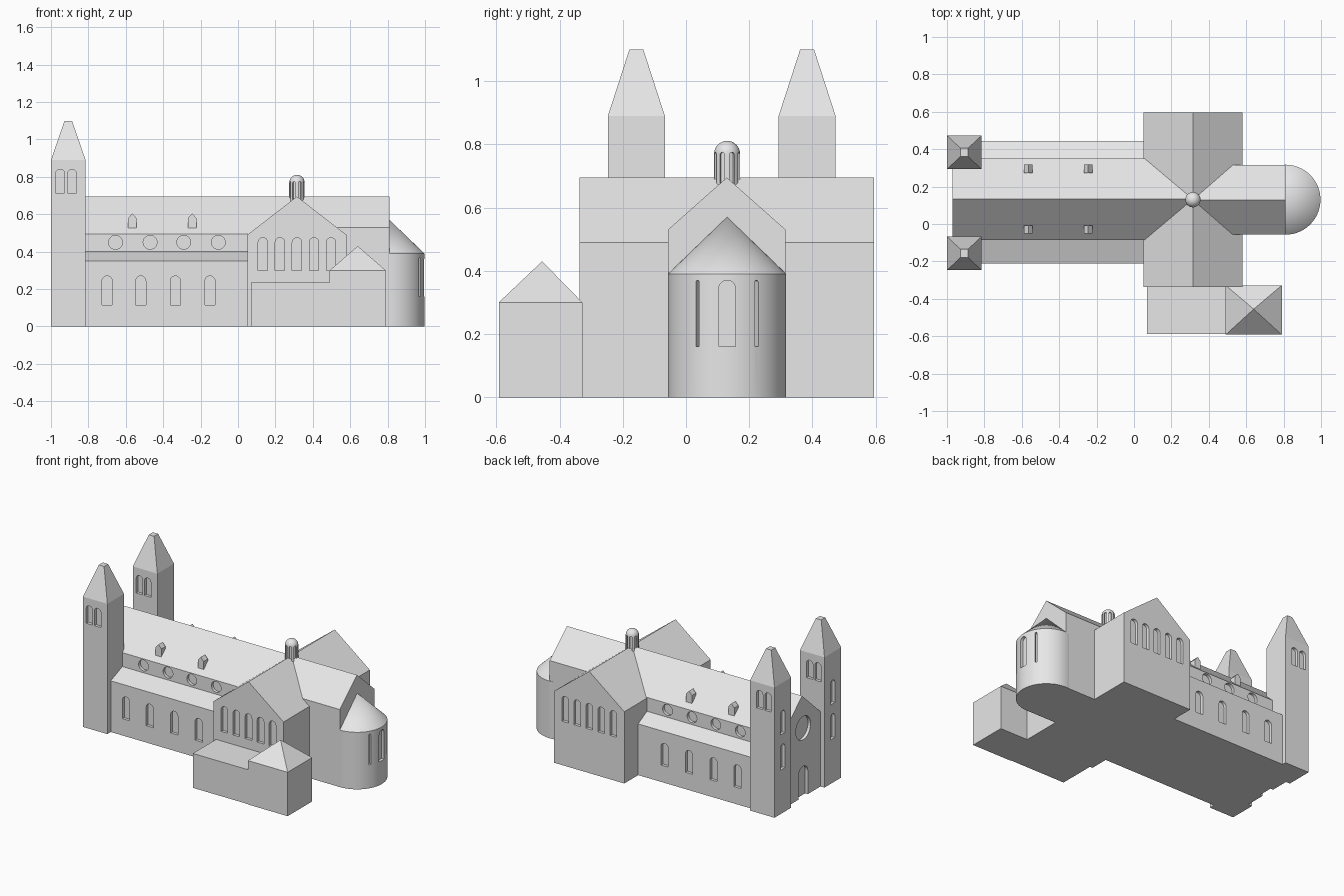
import bpy, bmesh, math
from mathutils import Matrix, Vector

if "Cube" in bpy.data.objects:
    bpy.data.objects.remove(bpy.data.objects["Cube"])

stone = bpy.data.materials.new("grey_stone")
stone.diffuse_color = (0.8, 0.8, 0.8, 1)
stone.use_nodes = True
stone.node_tree.nodes["Principled BSDF"].inputs["Base Color"].default_value = stone.diffuse_color
CY = 0.13      # axis of the church
CX = 0.315     # centre of the crossing


def finish(name, bm):
    bmesh.ops.remove_doubles(bm, verts=bm.verts, dist=1e-5)
    bmesh.ops.recalc_face_normals(bm, faces=bm.faces)
    me = bpy.data.meshes.new(name)
    bm.to_mesh(me)
    bm.free()
    ob = bpy.data.objects.new(name, me)
    bpy.context.collection.objects.link(ob)
    me.materials.append(stone)
    return ob


def add_prism(bm, pts, w0, w1, origin=(0, 0, 0), angle=0):
    """Extrude an (across, up) profile from w0 to w1, turned about z."""
    m = Matrix.Translation(origin) @ Matrix.Rotation(math.radians(angle), 4, 'Z')
    a = [bm.verts.new(m @ Vector((u, w0, v))) for u, v in pts]
    b = [bm.verts.new(m @ Vector((u, w1, v))) for u, v in pts]
    bm.faces.new(a)
    bm.faces.new(b[::-1])
    n = len(pts)
    for i in range(n):
        j = (i + 1) % n
        bm.faces.new((a[i], b[i], b[j], a[j]))


def along_x(name, pts, x0, x1):
    bm = bmesh.new()
    add_prism(bm, pts, -x0, -x1, angle=90)
    return finish(name, bm)


def along_y(name, pts, y0, y1):
    bm = bmesh.new()
    add_prism(bm, pts, y0, y1)
    return finish(name, bm)


def house(a, b, eave, ridge, base=0):
    return [(a, base), (b, base), (b, eave), ((a + b) / 2, ridge), (a, eave)]


def box(a, b, z0, z1):
    return [(a, z0), (b, z0), (b, z1), (a, z1)]


def arch(w, z0, z1, n=10):
    r = w / 2
    return [(-r, z0), (r, z0)] + [(r * math.cos(math.pi * i / n),
            z1 - r + r * math.sin(math.pi * i / n)) for i in range(n + 1)]


def circle(r, z, n=28):
    return [(r * math.cos(math.tau * i / n), z + r * math.sin(math.tau * i / n))
            for i in range(n)]


def cut(ob, openings, depth=0.02):
    """Recess openings: (profile, (x, y) on the wall, angle)."""
    bm = bmesh.new()
    for pts, (x, y), ang in openings:
        add_prism(bm, pts, -depth, depth, (x, y, 0), ang)
    cutter = finish(ob.name + "_window_cutter", bm)
    cutter.hide_render = True
    mod = ob.modifiers.new("windows", 'BOOLEAN')
    mod.operation = 'DIFFERENCE'
    mod.solver = 'EXACT'
    mod.object = cutter
    bpy.context.view_layer.objects.active = ob
    bpy.ops.object.modifier_apply(modifier=mod.name)
    bpy.data.objects.remove(cutter)


def smooth(ob):
    bpy.ops.object.select_all(action='DESELECT')
    ob.select_set(True)
    bpy.context.view_layer.objects.active = ob
    bpy.ops.object.shade_smooth_by_angle(angle=math.radians(30))


def lathe(name, profile, x, y, n):
    bm = bmesh.new()
    vs = [bm.verts.new((r, 0, z)) for r, z in profile]
    es = [bm.edges.new(p) for p in zip(vs, vs[1:])]
    bmesh.ops.spin(bm, geom=vs + es, cent=(0, 0, 0), axis=(0, 0, 1),
                   angle=math.tau, steps=n, use_merge=True)
    bmesh.ops.translate(bm, verts=bm.verts, vec=(x, y, 0))
    return finish(name, bm)


# Nave with round clerestory windows, rose window and west door
nave = along_x("nave", house(-0.085, 0.35, 0.495, 0.695), -0.97, CX)
cuts = [(circle(0.037, 0.45), (x, y), 0)
        for x in (-0.655, -0.47, -0.29, -0.105) for y in (-0.085, 0.35)]
cuts += [(circle(0.08, 0.47), (-0.97, 0.12), 90),
         (arch(0.1, -0.05, 0.21), (-0.97, 0.12), 90)]
cut(nave, cuts)

# Side aisles with lean-to roofs
aisles = along_x("aisles", [(-0.21, 0), (0.445, 0), (0.445, 0.35), (0.35, 0.40),
                            (-0.085, 0.40), (-0.21, 0.35)], -0.9, 0.1)
cut(aisles, [(arch(0.054, 0.115, 0.27), (x, y), 0)
             for x in (-0.70, -0.52, -0.335, -0.15) for y in (-0.21, 0.445)])

# Transept and choir
transept = along_y("transept", house(0.05, 0.58, 0.49, 0.695), -0.337, 0.595)
cut(transept, [(arch(0.05, 0.30, 0.475), (CX + k * 0.091, y), 0)
               for k in range(-2, 3) for y in (-0.337, 0.595)])
along_x("choir", house(-0.057, 0.315, 0.53, 0.695), CX, 0.81)

# Rounded apse with conical roof
apse = lathe("apse", [(0, 0), (0.187, 0), (0.187, 0.39), (0, 0.57)], 0.81, CY, 64)
cuts = []
for deg, w in ((-30, 0.012), (0, 0.052), (30, 0.012)):
    a = math.radians(deg)
    cuts.append((arch(w, 0.16, 0.37),
                 (0.81 + 0.187 * math.cos(a), CY + 0.187 * math.sin(a)), 90 + deg))
cut(apse, cuts)
smooth(apse)

# Domed lantern over the crossing
R = 0.041
dome = [(R * math.cos(t * math.pi / 16), 0.77 + R * math.sin(t * math.pi / 16))
        for t in range(8)]
lantern = lathe("lantern", [(0, 0.62), (R, 0.62)] + dome + [(0, 0.77 + R)], CX, CY, 32)
cuts = []
for k in range(8):
    a = math.tau * (k + 0.5) / 8
    cuts.append((arch(0.016, 0.64, 0.775, 6), (CX + R * math.cos(a), CY + R * math.sin(a)),
                 90 + math.degrees(a)))
cut(lantern, cuts, 0.01)
smooth(lantern)

# West towers with truncated spires
for side, y0 in (("south", -0.247), ("north", 0.293)):
    x0, x1, y1 = -1.0, -0.815, y0 + 0.18
    xc, yc = (x0 + x1) / 2, (y0 + y1) / 2
    bm = bmesh.new()
    rings = []
    for hx, hy, z in ((0.0925, 0.09, 0), (0.0925, 0.09, 0.89), (0.02, 0.022, 1.10)):
        rings.append([bm.verts.new((xc + sx * hx, yc + sy * hy, z))
                      for sx, sy in ((-1, -1), (1, -1), (1, 1), (-1, 1))])
    bm.faces.new(rings[0])
    bm.faces.new(rings[2])
    for lo, hi in zip(rings, rings[1:]):
        for i in range(4):
            j = (i + 1) % 4
            bm.faces.new((lo[i], lo[j], hi[j], hi[i]))
    tower = finish(side + "_tower", bm)
    cuts = [(arch(0.048, 0.715, 0.84), (x, y), 0)
            for x in (-0.951, -0.888) for y in (y0, y1)]
    cuts += [(arch(0.045, a, b), (x0, yc), 90) for a, b in ((0.30, 0.47), (0.54, 0.70))]
    cut(tower, cuts)

# Roof dormers
for i, x in enumerate((-0.565, -0.245)):
    for side, ya, yb in (("south", -0.052, -0.008), ("north", 0.273, 0.317)):
        along_y(f"{side}_dormer_{i + 1}",
                house(x - 0.022, x + 0.022, 0.58, 0.605, 0.52), ya, yb)

# Low annex and its pavilion with pyramid roof
along_y("annex", box(0.07, 0.5, 0, 0.235), -0.588, -0.33)
along_y("pavilion", box(0.49, 0.79, 0, 0.30), -0.592, -0.328)
bm = bmesh.new()
base = [bm.verts.new((x, y, 0.30)) for x, y in
        ((0.49, -0.592), (0.79, -0.592), (0.79, -0.328), (0.49, -0.328))]
tip = bm.verts.new((0.64, -0.455, 0.43))
bm.faces.new(base)
for i in range(4):
    bm.faces.new((base[i], base[(i + 1) % 4], tip))
finish("pavilion_roof", bm)
